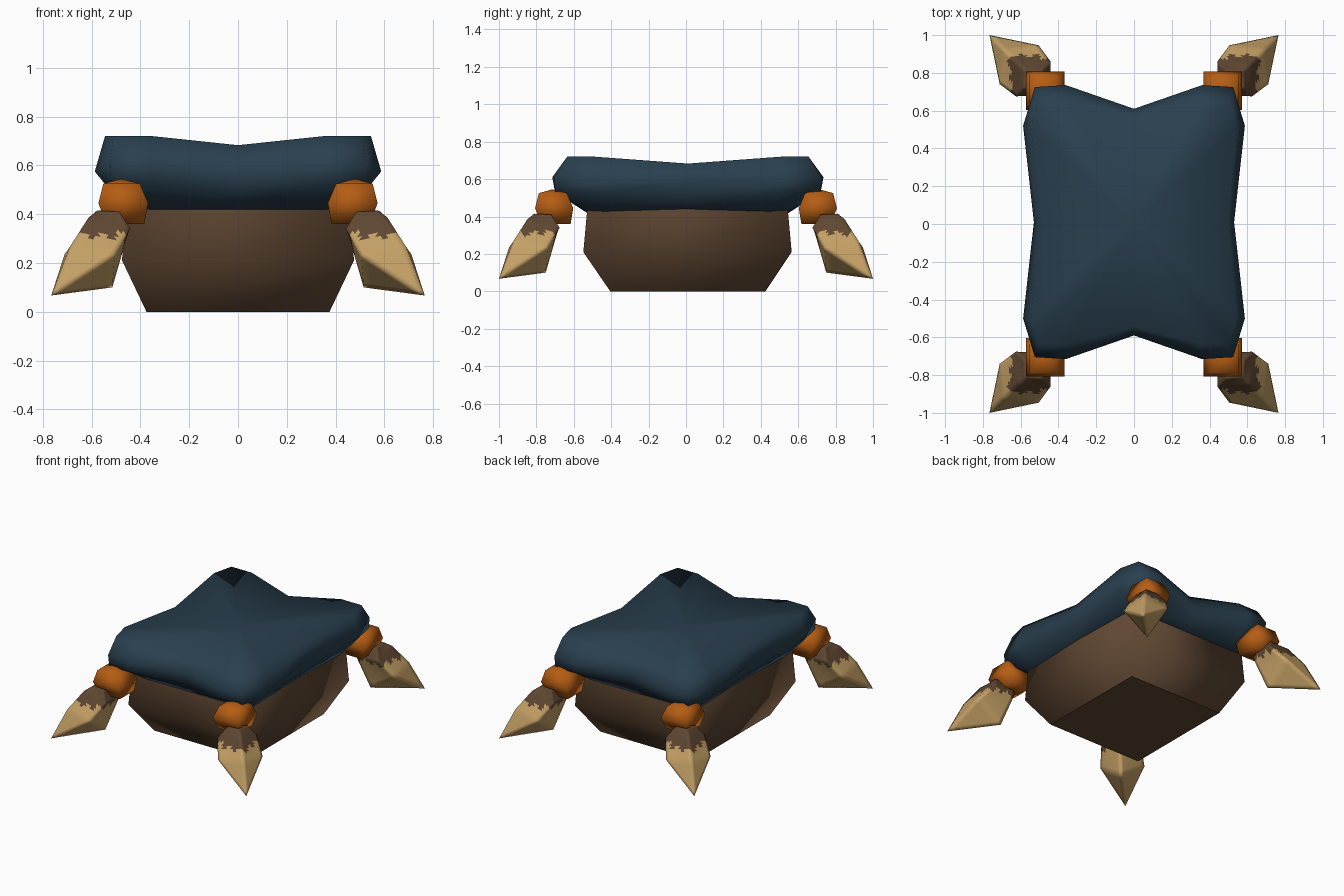
import bpy, bmesh, math

if "Cube" in bpy.data.objects:
    bpy.data.objects.remove(bpy.data.objects["Cube"], do_unlink=True)


def material(name, r, g, b):
    m = bpy.data.materials.new(name)
    m.use_nodes = True
    m.diffuse_color = (r, g, b, 1)
    bsdf = m.node_tree.nodes["Principled BSDF"]
    bsdf.inputs["Base Color"].default_value = (r, g, b, 1)
    bsdf.inputs["Roughness"].default_value = 0.9
    return m


navy = material("navy cloth", 0.022, 0.05, 0.077)
brown = material("dark brown", 0.115, 0.063, 0.032)
orange = material("orange", 0.46, 0.11, 0.007)
tan = material("tan", 0.55, 0.35, 0.13)


def loft(rings, start=None, end=None):
    """Skin rings of equal length; each end closes to a point or a flat cap."""
    bm = bmesh.new()
    loops = [[bm.verts.new(p) for p in ring] for ring in rings]
    n = len(loops[0])
    for lo, hi in zip(loops, loops[1:]):
        for i in range(n):
            j = (i + 1) % n
            bm.faces.new((lo[i], lo[j], hi[j], hi[i]))
    for loop, point in ((loops[0], start), (loops[-1], end)):
        if point is None:
            bm.faces.new(loop)
        else:
            apex = bm.verts.new(point)
            for i in range(n):
                bm.faces.new((loop[i], loop[(i + 1) % n], apex))
    bmesh.ops.recalc_face_normals(bm, faces=bm.faces)
    return bm


def finish(bm, name, *mats):
    for f in bm.faces:
        f.smooth = True
    mesh = bpy.data.meshes.new(name)
    bm.to_mesh(mesh)
    bm.free()
    for m in mats:
        mesh.materials.append(m)
    obj = bpy.data.objects.new(name, mesh)
    bpy.context.collection.objects.link(obj)
    return obj


def square(cx, cy, z, hx, hy):
    return [(cx + sx * hx, cy + sy * hy, z)
            for sx, sy in ((-1, -1), (1, -1), (1, 1), (-1, 1))]


# Body: a box tapering to a flat underside
body = finish(loft([square(0, 0.01, 0, 0.375, 0.415),
                    square(0, 0.008, 0.21, 0.475, 0.557),
                    square(0, 0.008, 0.45, 0.465, 0.535)]), "body", brown)
for face in body.data.polygons:
    if abs(face.normal.z) > 0.99:
        face.use_smooth = False


# Cover: padded slab with raised corners and pinched sides
def cover_ring(quarter):
    side, *corner, front = quarter
    ring = []
    for sx, sy in ((1, 1), (-1, 1), (-1, -1), (1, -1)):
        if sx * sy > 0:
            part = [side] + corner
        else:
            part = [front] + corner[::-1]
        ring += [(sx * x, sy * y + 0.01, z) for x, y, z in part]
    return ring


cover_profiles = [
    [(.45, 0, .42), (.46, .44, .42), (.46, .53, .425), (.36, .54, .42), (0, .54, .42)],
    [(.51, 0, .50), (.55, .50, .53), (.52, .71, .53), (.36, .71, .53), (0, .585, .49)],
    [(.53, 0, .58), (.587, .51, .575), (.525, .715, .61), (.36, .725, .61), (0, .60, .58)],
    [(.50, 0, .683), (.545, .50, .72), (.51, .645, .72), (.35, .645, .72), (0, .555, .683)],
]
finish(loft([cover_ring(p) for p in cover_profiles], (0, 0.01, 0.44), (0, 0.01, 0.68)),
       "cover", navy)


# Claw: a faceted spike leaning outwards along the diagonal
def diagonal_ring(inner, side, outer):
    def place(s, t, z):
        return (s + t, s + 0.235 - t, z)
    s, t, z = side
    return [place(inner[0], 0, inner[1]), place(s, -t, z),
            place(outer[0], 0, outer[1]), place(s, t, z)]


def make_claw():
    bm = loft([diagonal_ring((.475, .395), (.535, .05, .41), (.575, .415)),
               diagonal_ring((.447, .335), (.533, .092, .34), (.612, .387)),
               diagonal_ring((.515, .10), (.608, .103, .235), (.69, .265))],
              end=(.765, 1.0, .067))
    bmesh.ops.subdivide_edges(bm, edges=bm.edges[:], cuts=7, use_grid_fill=True)
    bmesh.ops.triangulate(bm, faces=bm.faces[:])
    # ragged colour change around the upper part
    for f in bm.faces:
        c = f.calc_center_median()
        angle = math.atan2(c.y - 0.79, c.x - 0.555)
        limit = 0.312 + 0.018 * math.sin(9 * angle)
        f.material_index = 0 if c.z > limit else 1
    return bm


def mirror_to(bm, sx, sy):
    for v in bm.verts:
        v.co.x *= sx
        v.co.y *= sy
    bmesh.ops.recalc_face_normals(bm, faces=bm.faces)
    return bm


# Four legs: an orange joint and a claw at each corner
for sx, side in ((1, "left"), (-1, "right")):
    for sy, end in ((-1, "front"), (1, "back")):
        joint = loft([square(.462, .695, .36, .078, .078),
                      square(.47, .705, .445, .102, .102),
                      square(.477, .712, .525, .075, .075)],
                     end=(.48, .715, .545))
        finish(mirror_to(joint, sx, sy), f"{end}_{side}_joint", orange)
        finish(mirror_to(make_claw(), sx, sy), f"{end}_{side}_claw", brown, tan)
